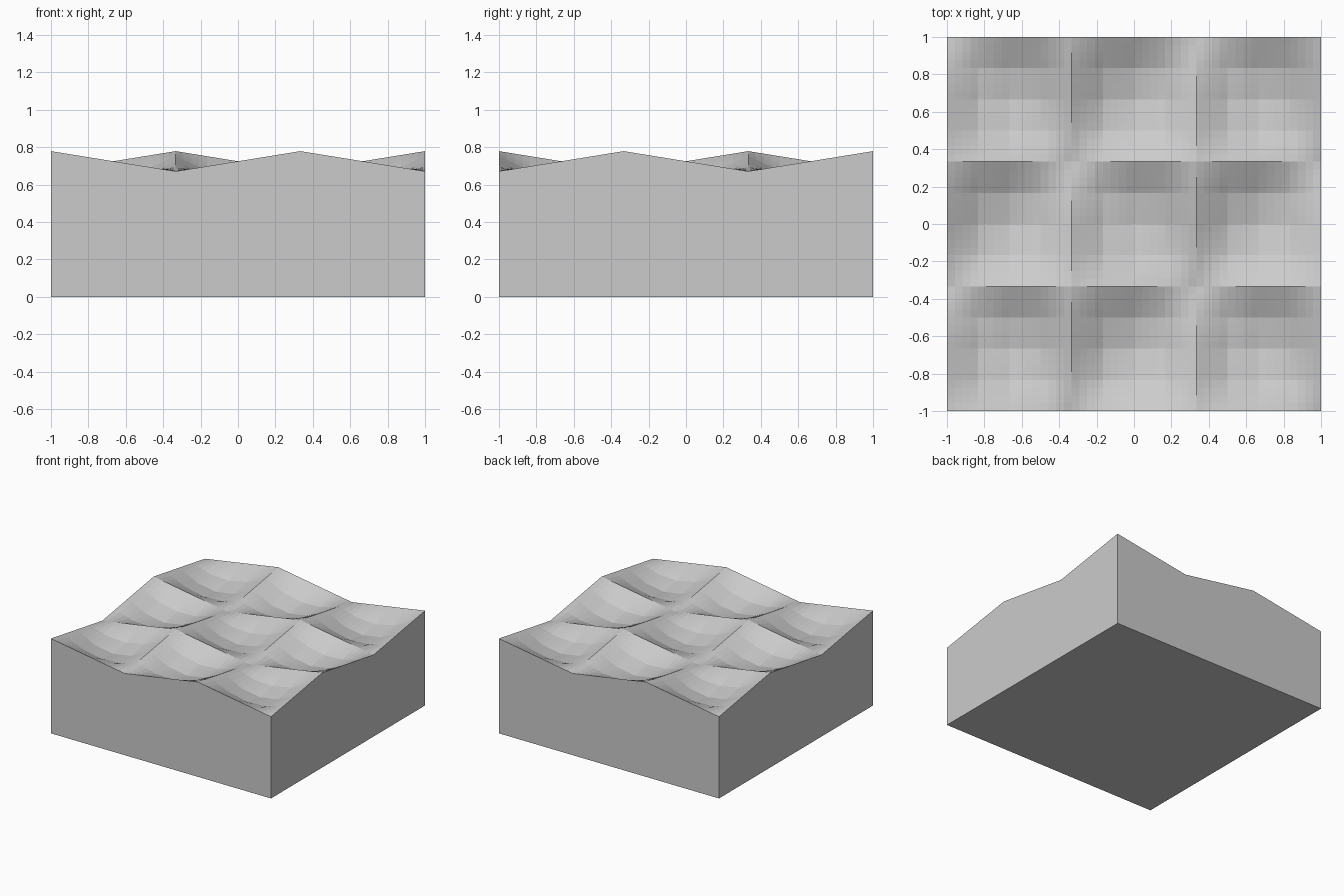
import bpy, bmesh, math

if "Cube" in bpy.data.objects:
    bpy.data.objects.remove(bpy.data.objects["Cube"])

TILES, CELLS, SUB = 3, 4, 4          # tiles per side, facets per tile, splits per facet
MEAN, AMP, DEPTH = 0.725, 0.054, 0.11  # mid height, corner swing, bowl depth
BOWL = [0, 0.75, 1, 0.75, 0]         # cross profile of each sunken tile
N = TILES * CELLS


def knot(i, j):
    """Height at a facet corner: straight ridges between high/low corners, bowl inside."""
    def wave(k):
        t, r = divmod(k, CELLS)
        return (-1) ** t * (1 - 2 * r / CELLS)
    return MEAN + AMP * wave(i) * wave(j) - DEPTH * BOWL[i % CELLS] * BOWL[j % CELLS]


def height(a, b):
    """Bilinear height inside a facet."""
    i, j = min(a // SUB, N - 1), min(b // SUB, N - 1)
    u, v = a / SUB - i, b / SUB - j
    return ((1 - u) * (1 - v) * knot(i, j) + u * (1 - v) * knot(i + 1, j)
            + (1 - u) * v * knot(i, j + 1) + u * v * knot(i + 1, j + 1))


# rippled top surface
bm = bmesh.new()
M = N * SUB
grid = [[bm.verts.new((2 * a / M - 1, 2 * b / M - 1, height(a, b)))
         for b in range(M + 1)] for a in range(M + 1)]
for a in range(M):
    for b in range(M):
        bm.faces.new((grid[a][b], grid[a + 1][b], grid[a + 1][b + 1], grid[a][b + 1]))

# side walls and flat base
rim = [e for e in bm.edges if e.is_boundary]
ext = bmesh.ops.extrude_edge_only(bm, edges=rim)['geom']
for v in ext:
    if isinstance(v, bmesh.types.BMVert):
        v.co.z = 0
bmesh.ops.contextual_create(bm, geom=[e for e in ext if isinstance(e, bmesh.types.BMEdge)
                                      and e.is_boundary])
bmesh.ops.recalc_face_normals(bm, faces=bm.faces)

mesh = bpy.data.meshes.new("rippled_block")
bm.to_mesh(mesh)
bm.free()
block = bpy.data.objects.new("rippled_block", mesh)
bpy.context.collection.objects.link(block)
